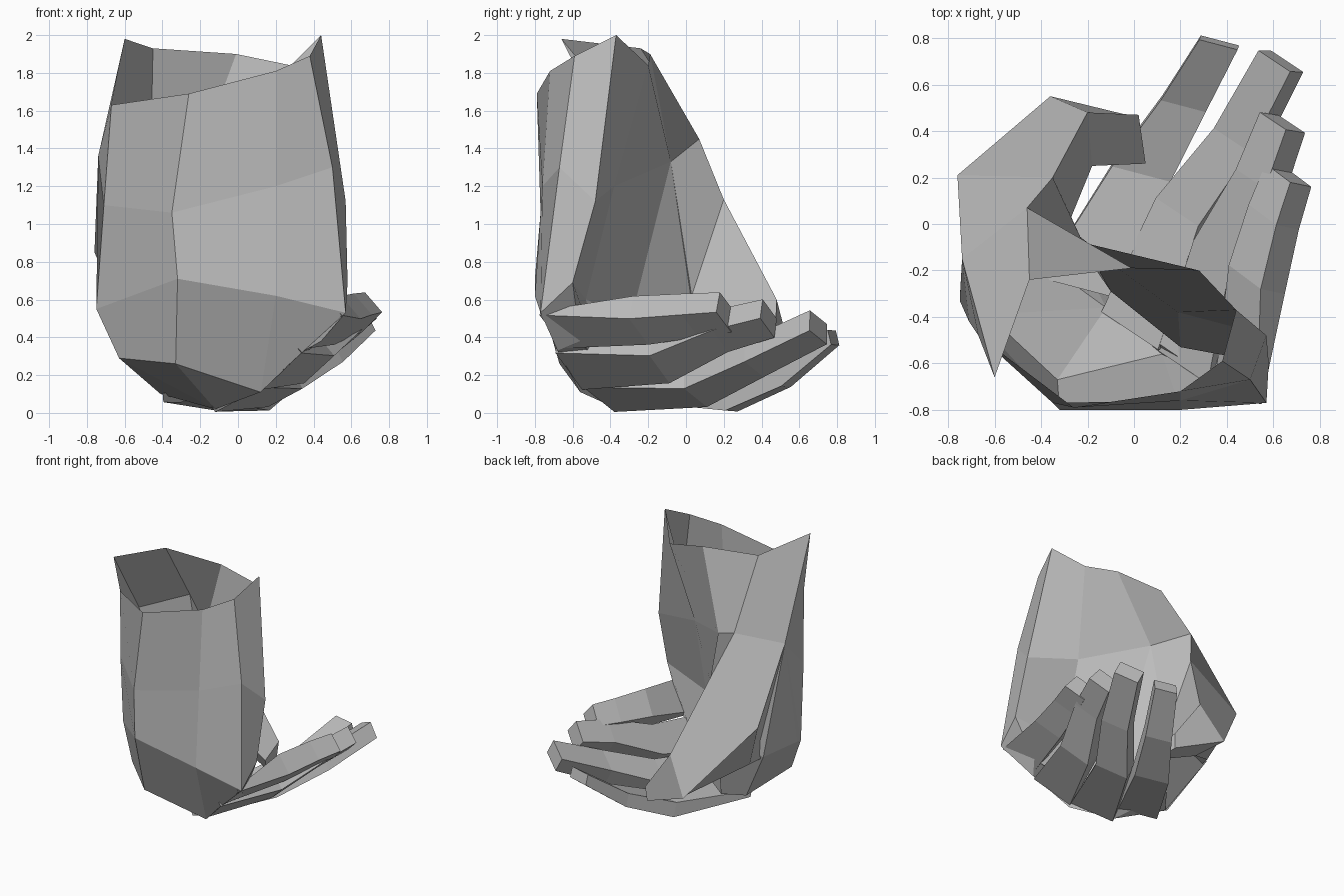
import bpy, bmesh
from mathutils import Vector

grey = bpy.data.materials.new("plain_grey")
grey.diffuse_color = (0.5, 0.5, 0.5, 1)


def loft(name, rings, cap_start=False, cap_end=False, end_point=None):
    """Skin a list of equal-length rings with flat faces."""
    bm = bmesh.new()
    loops = [[bm.verts.new(p) for p in r] for r in rings]
    n = len(loops[0])
    for a, b in zip(loops, loops[1:]):
        for i in range(n):
            j = (i + 1) % n
            bm.faces.new((a[i], a[j], b[j], b[i]))
    if cap_start:
        bm.faces.new(loops[0])
    if end_point:
        tip = bm.verts.new(end_point)
        for i in range(n):
            bm.faces.new((loops[-1][i], loops[-1][(i + 1) % n], tip))
    elif cap_end:
        bm.faces.new(loops[-1])
    bmesh.ops.recalc_face_normals(bm, faces=bm.faces)
    me = bpy.data.meshes.new(name)
    bm.to_mesh(me)
    bm.free()
    me.materials.append(grey)
    ob = bpy.data.objects.new(name, me)
    bpy.context.collection.objects.link(ob)
    return ob


def finger(name, path, widths, across, thick):
    """Four-sided finger; path runs along the middle of its outer face."""
    path = [Vector(p) for p in path]
    w = Vector(across).normalized()
    n = w.cross(path[-1] - path[0]).normalized()
    rings = []
    for p, wd, t in zip(path, widths, thick):
        a, b = p + w * wd / 2, p - w * wd / 2
        rings.append([a, b, b + n * t, a + n * t])
    loft(name, rings, False, True)


# Hollow palm, open at the jagged wrist edge, cupped inwards on the palm side
loft("palm", [
    [(-.45, -.24, 1.93), (-.60, -.66, 1.98), (-.67, -.48, 1.63),
     (-.26, -.79, 1.69), (.20, -.72, 1.81), (.38, -.59, 1.89),
     (.44, -.37, 2.0), (.28, -.20, 1.84), (-.01, -.19, 1.90)],
    [(-.46, .07, 1.45), (-.74, -.15, 1.36), (-.71, -.42, 1.10),
     (-.35, -.77, 1.06), (.20, -.76, 1.20), (.50, -.67, 1.30),
     (.57, -.48, 1.12), (.19, -.38, 1.20), (-.22, -.08, 1.33)],
    [(-.28, .03, .60), (-.66, .00, .52), (-.75, -.33, .55),
     (-.32, -.80, .71), (.20, -.80, .62), (.57, -.77, .53),
     (.58, -.60, .69), (.20, -.53, .60), (-.10, -.29, .50)],
    [(-.30, .00, .14), (-.41, -.15, .10), (-.63, -.39, .29),
     (-.33, -.67, .26), (.12, -.56, .11), (.35, -.68, .33),
     (.44, -.56, .38), (.22, -.43, .22), (-.05, -.20, .13)],
], end_point=(-.12, -.36, .02))

# Thumb, running down from the wrist side towards the fingers
loft("thumb", [
    [(-.46, .07, 1.45), (-.74, -.15, 1.36), (-.75, -.32, .56), (-.22, -.08, 1.33)],
    [(-.35, .20, 1.13), (-.76, .21, .85), (-.60, .08, .48), (-.27, .03, .62)],
    [(-.20, .48, .60), (-.36, .55, .33), (-.26, .36, .26), (-.18, .25, .40)],
    [(.02, .47, .29), (.01, .46, .18), (.04, .29, .15), (.05, .26, .23)],
], cap_end=True)

# Four fingers fanned from the diagonal knuckle row
finger("little_finger",
       [(.46, -.71, .43), (.58, -.25, .43), (.65, .02, .46), (.71, .20, .48)],
       (.28, .22, .19, .17), (.6, -.45, .6), (.03, .16, .15, .14))
finger("ring_finger",
       [(.23, -.62, .22), (.43, -.14, .23), (.59, .18, .38), (.68, .43, .45)],
       (.32, .24, .19, .17), (.6, -.4, .55), (.03, .15, .14, .13))
finger("middle_finger",
       [(.00, -.46, .07), (.25, .05, .08), (.48, .36, .23), (.66, .70, .40)],
       (.32, .24, .20, .18), (.75, -.5, .4), (.04, .14, .13, .12))
finger("index_finger",
       [(-.25, -.26, .06), (.04, .24, .01), (.22, .53, .14), (.37, .79, .36)],
       (.30, .26, .20, .17), (.95, -.25, .02), (.05, .11, .10, .08))
